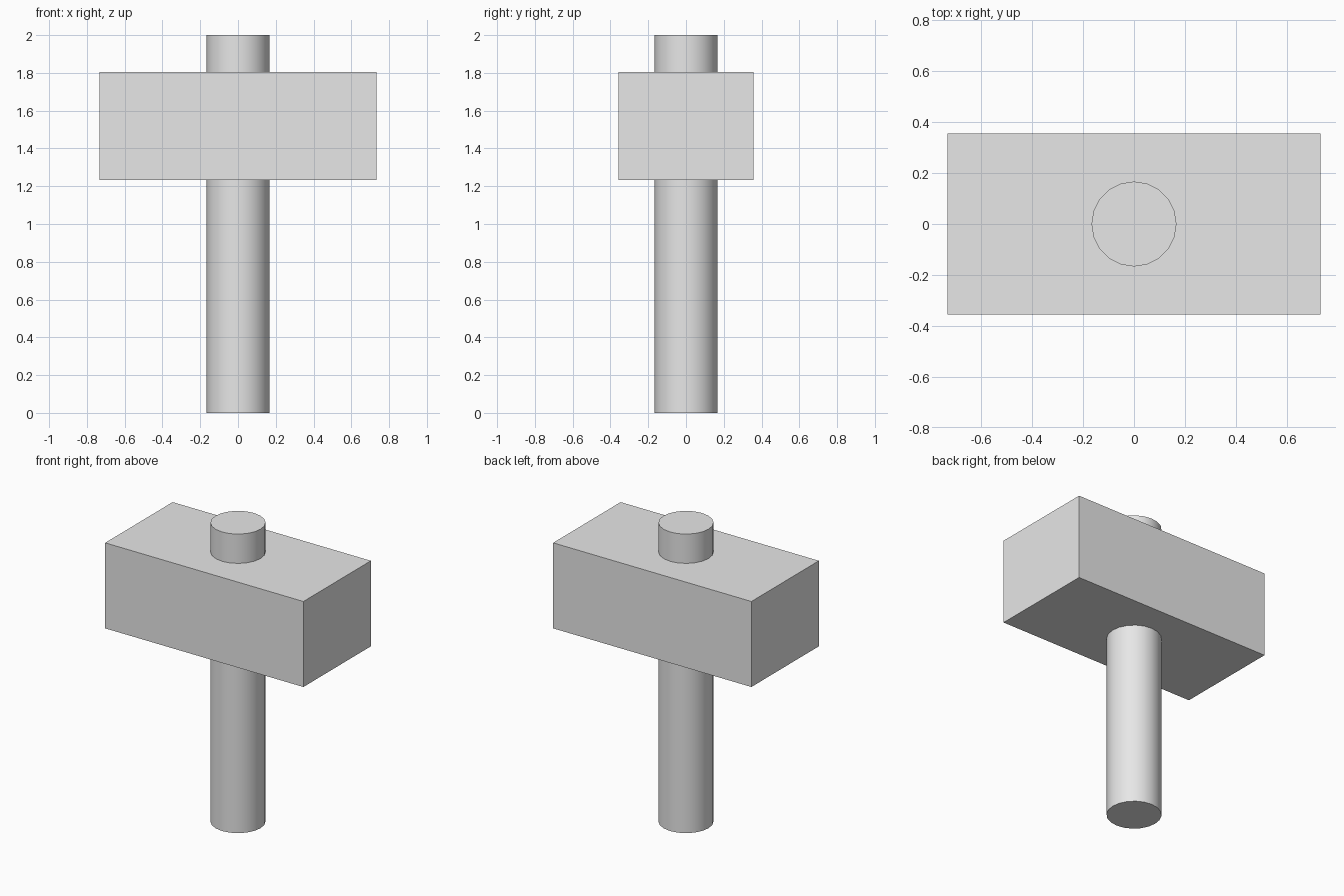
import bpy
import math

cube = bpy.data.objects.get("Cube")
if cube:
    bpy.data.objects.remove(cube, do_unlink=True)

# Single plain grey
grey = bpy.data.materials.new("plain_grey")
grey.use_nodes = True
colour = (0.8, 0.8, 0.8, 1.0)
grey.diffuse_color = colour
grey.node_tree.nodes["Principled BSDF"].inputs["Base Color"].default_value = colour


def finish(name):
    obj = bpy.context.object
    obj.name = name
    obj.data.materials.append(grey)
    return obj


# Handle: round shaft running right through the head
bpy.ops.mesh.primitive_cylinder_add(vertices=20, radius=0.167, depth=2, location=(0, 0, 1))
finish("handle")
bpy.ops.object.shade_smooth_by_angle(angle=math.radians(30))

# Head: rectangular block
bottom, top = 1.232, 1.804
bpy.ops.mesh.primitive_cube_add(size=1, location=(0, 0, (bottom + top) / 2))
head = finish("hammer_head")
head.scale = (1.467, 0.713, top - bottom)
bpy.ops.object.transform_apply(location=False, rotation=False, scale=True)
